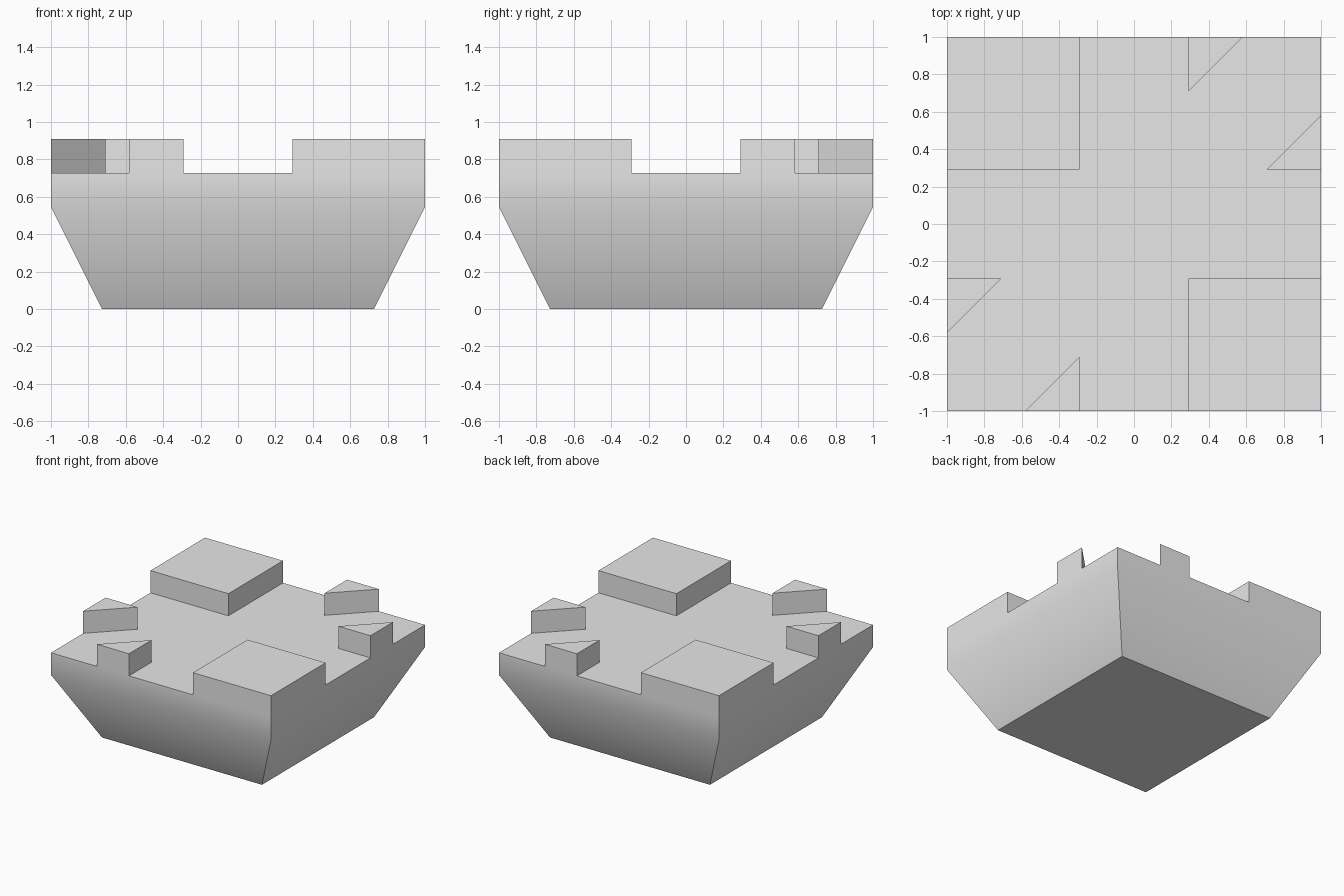
import bpy, bmesh

cube = bpy.data.objects.get("Cube")
if cube:
    bpy.data.objects.remove(cube, do_unlink=True)

GAP, TIP, TOP, DECK = 0.291, 0.709, 0.909, 0.727

grey = bpy.data.materials.new("light grey")
grey.use_nodes = True
grey.diffuse_color = (0.8, 0.8, 0.8, 1)
grey.node_tree.nodes["Principled BSDF"].inputs["Base Color"].default_value = (0.8, 0.8, 0.8, 1)


def stacked_solid(name, rings):
    """Closed solid skinned through matching rings of points, bottom to top."""
    bm = bmesh.new()
    loops = [[bm.verts.new(p) for p in ring] for ring in rings]
    bm.faces.new(loops[0][::-1])
    bm.faces.new(loops[-1])
    for low, high in zip(loops, loops[1:]):
        for i in range(len(low)):
            j = (i + 1) % len(low)
            bm.faces.new((low[i], low[j], high[j], high[i]))
    bmesh.ops.recalc_face_normals(bm, faces=bm.faces)
    mesh = bpy.data.meshes.new(name)
    bm.to_mesh(mesh)
    bm.free()
    mesh.materials.append(grey)
    obj = bpy.data.objects.new(name, mesh)
    bpy.context.collection.objects.link(obj)
    return obj


def square(half, z):
    return [(-half, -half, z), (half, -half, z), (half, half, z), (-half, half, z)]


# Tapered body with straight upper walls
body = stacked_solid("tapered_base", [square(0.727, 0), square(1, 0.545),
                                      square(1, DECK), square(1, TOP)])

# Recess outline: leaves two square blocks and four triangular wedges standing
OUT = 1.3
reach = OUT - TIP + GAP
half = [(GAP, -GAP), (OUT, -GAP), (OUT, GAP), (TIP, GAP), (OUT, reach),
        (OUT, OUT), (reach, OUT), (GAP, TIP), (GAP, OUT), (-GAP, OUT)]
outline = half + [(-x, -y) for x, y in half]
cutter = stacked_solid("recess_cutter", [[(x, y, z) for x, y in outline]
                                         for z in (DECK, TOP + 0.2)])

# Carve the recess into the body
cut = body.modifiers.new("recess", 'BOOLEAN')
cut.operation = 'DIFFERENCE'
cut.solver = 'EXACT'
cut.object = cutter
bpy.ops.object.select_all(action='DESELECT')
bpy.context.view_layer.objects.active = body
body.select_set(True)
bpy.ops.object.modifier_apply(modifier=cut.name)
bpy.data.objects.remove(cutter, do_unlink=True)

# Soft bend between taper and wall, crisp edges elsewhere
bpy.ops.object.shade_smooth_by_angle(angle=0.6)
